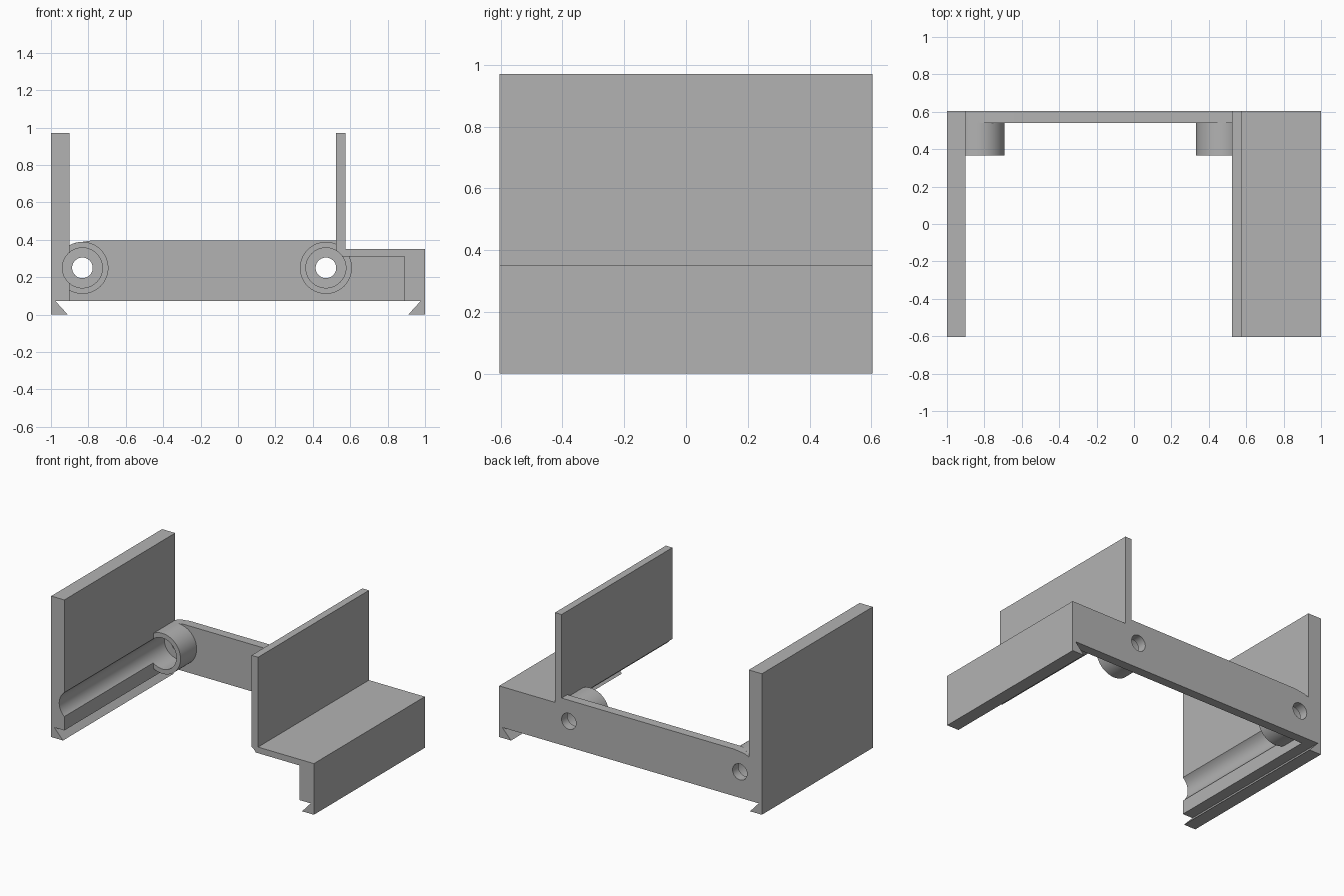
import bpy, bmesh, math
from mathutils import Matrix

if "Cube" in bpy.data.objects:
    bpy.data.objects.remove(bpy.data.objects["Cube"], do_unlink=True)

Y = 0.603            # half depth
PLATE_Y = 0.54       # inner face of the back plate
BOSS_Y = 0.365       # front end of the screw bosses
SLOT_Z = 0.072       # height of the dovetail slot
AXIS_Z = 0.25        # height of the screw axes
SCREWS = (-0.832, 0.47)
R_BOSS, R_BORE, R_HOLE = 0.139, 0.107, 0.055

grey = bpy.data.materials.new("light grey")
grey.use_nodes = True
grey.diffuse_color = (0.45, 0.45, 0.45, 1)
grey.node_tree.nodes["Principled BSDF"].inputs["Base Color"].default_value = grey.diffuse_color


def finish(name, bm):
    bmesh.ops.recalc_face_normals(bm, faces=bm.faces)
    mesh = bpy.data.meshes.new(name)
    bm.to_mesh(mesh)
    bm.free()
    mesh.materials.append(grey)
    obj = bpy.data.objects.new(name, mesh)
    bpy.context.collection.objects.link(obj)
    return obj


def extrude(name, profile, y0, y1):
    """Extrude an (x, z) outline along y."""
    bm = bmesh.new()
    face = bm.faces.new([bm.verts.new((x, y0, z)) for x, z in profile])
    moved = bmesh.ops.extrude_face_region(bm, geom=[face])["geom"]
    verts = [v for v in moved if isinstance(v, bmesh.types.BMVert)]
    bmesh.ops.translate(bm, verts=verts, vec=(0, y1 - y0, 0))
    return finish(name, bm)


def cylinder(name, x, radius, y0, y1):
    bm = bmesh.new()
    place = Matrix.Translation((x, (y0 + y1) / 2, AXIS_Z)) @ Matrix.Rotation(math.pi / 2, 4, "X")
    bmesh.ops.create_cone(bm, cap_ends=True, segments=64, radius1=radius,
                          radius2=radius, depth=y1 - y0, matrix=place)
    return finish(name, bm)


def combine(target, other, operation):
    mod = target.modifiers.new(operation.lower(), "BOOLEAN")
    mod.operation = operation
    mod.solver = "EXACT"
    mod.object = other
    bpy.context.view_layer.objects.active = target
    bpy.ops.object.modifier_apply(modifier=mod.name)
    bpy.data.objects.remove(other, do_unlink=True)


# Tall side wall with a dovetail foot
frame = extrude("bracket_frame", [
    (-1, 0), (-0.91, 0), (-0.976, SLOT_Z), (-0.9, SLOT_Z), (-0.9, 0.97), (-1, 0.97)], -Y, Y)

# Stepped side: thin upright, shelf, outer skirt and dovetail foot
step = extrude("stepped_wall", [
    (1, 0), (0.91, 0), (0.976, SLOT_Z), (0.89, SLOT_Z), (0.89, 0.31), (0.525, 0.31),
    (0.525, 0.97), (0.575, 0.97), (0.575, 0.352), (1, 0.352)], -Y, Y)

# Back plate, its top corner rounded down along the boss
corner = [(SCREWS[0] + R_BOSS * math.sin(a), AXIS_Z + R_BOSS * math.cos(a))
          for a in (0, -0.13, -0.26, -0.39, -0.52)]
plate = extrude("back_plate", [
    (0.95, SLOT_Z), (0.95, 0.33), (0.55, 0.33), (0.55, 0.395), (-0.79, 0.395)]
    + corner + [(-0.95, 0.36), (-0.95, SLOT_Z)], PLATE_Y, Y)

combine(frame, plate, "UNION")
combine(frame, step, "UNION")

# Screw bosses
for x in SCREWS:
    combine(frame, cylinder("screw_boss", x, R_BOSS, BOSS_Y, PLATE_Y + 0.03), "UNION")

# Counterbores run forward as grooves; small holes pass through the plate
for x in SCREWS:
    combine(frame, cylinder("counterbore", x, R_BORE, -1, PLATE_Y), "DIFFERENCE")
    combine(frame, cylinder("screw_hole", x, R_HOLE, 0, 1), "DIFFERENCE")

bpy.ops.object.select_all(action="DESELECT")
frame.select_set(True)
bpy.context.view_layer.objects.active = frame
bpy.ops.object.shade_smooth_by_angle(angle=math.radians(25))
